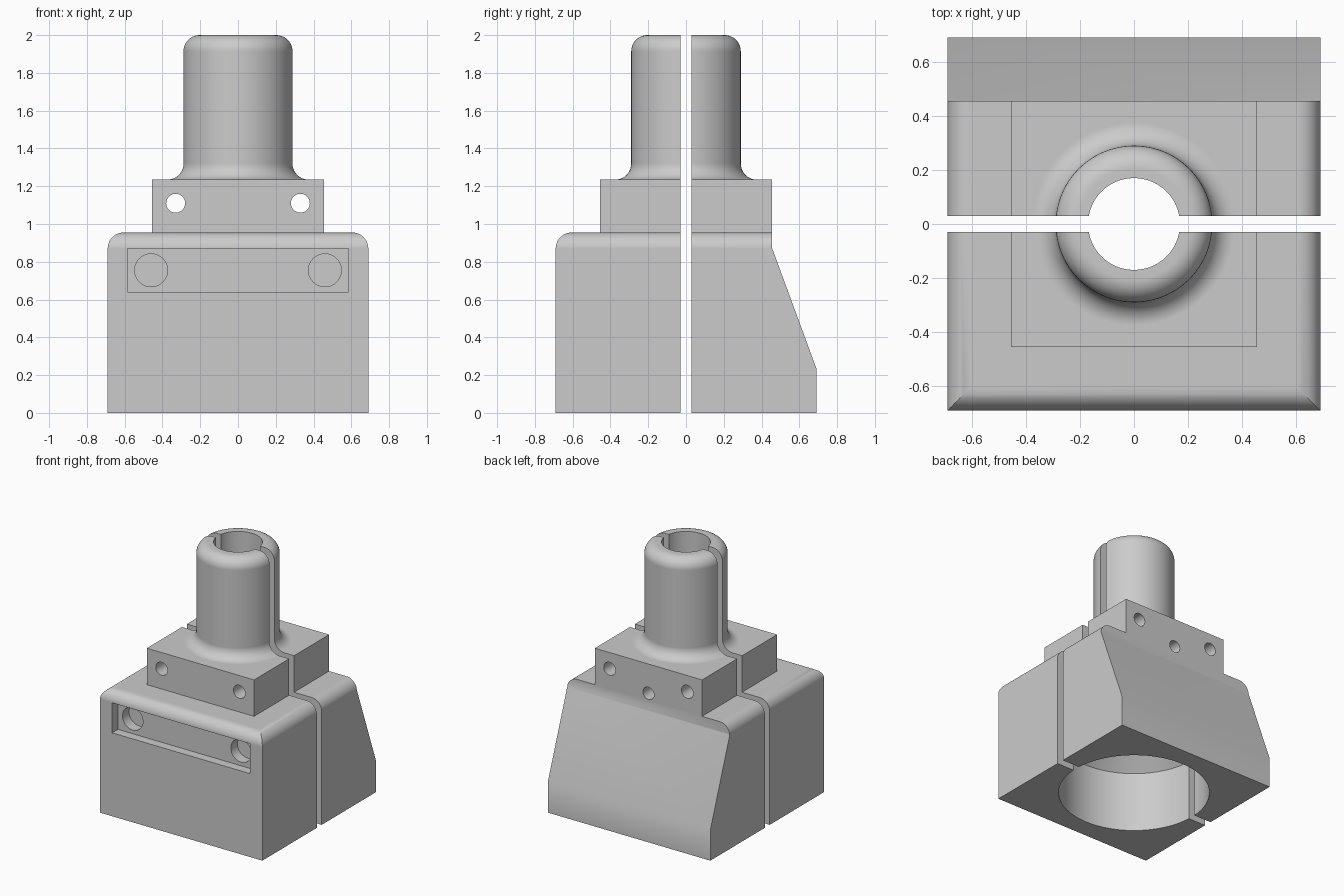
import bpy, bmesh, math
from mathutils import Matrix, Vector

if "Cube" in bpy.data.objects:
    bpy.data.objects.remove(bpy.data.objects["Cube"], do_unlink=True)

SLIT = 0.03      # half width of the split
WIDTH = 0.69     # half width of the base
BLOCK = 0.455    # half width of the clamp block
ROUND = 0.085    # edge rounding

grey = bpy.data.materials.new("plain grey")
grey.use_nodes = True
grey.diffuse_color = (0.6, 0.6, 0.6, 1)
grey.node_tree.nodes["Principled BSDF"].inputs["Base Color"].default_value = (0.6, 0.6, 0.6, 1)


def finish(name, bm):
    bmesh.ops.recalc_face_normals(bm, faces=bm.faces)
    mesh = bpy.data.meshes.new(name)
    bm.to_mesh(mesh)
    bm.free()
    mesh.materials.append(grey)
    obj = bpy.data.objects.new(name, mesh)
    bpy.context.collection.objects.link(obj)
    return obj


def box(name, low, high, rounded=False):
    bm = bmesh.new()
    size = [b - a for a, b in zip(low, high)]
    mid = [(a + b) / 2 for a, b in zip(low, high)]
    bmesh.ops.create_cube(bm, size=1, matrix=Matrix.Translation(mid) @ Matrix.Diagonal((*size, 1)))
    if rounded:  # round the top edges except the back one
        edges = [e for e in bm.edges
                 if all(v.co.z > high[2] - 0.01 for v in e.verts)
                 and not all(v.co.y > high[1] - 0.01 for v in e.verts)]
        bmesh.ops.bevel(bm, geom=edges, offset=ROUND, segments=10, profile=0.5, affect='EDGES')
    return finish(name, bm)


def lathe(name, profile, steps=96):
    bm = bmesh.new()
    verts = [bm.verts.new((r, 0, z)) for r, z in profile]
    edges = [bm.edges.new(pair) for pair in zip(verts, verts[1:])]
    bmesh.ops.spin(bm, geom=verts + edges, cent=(0, 0, 0), axis=(0, 0, 1),
                   angle=math.tau, steps=steps)
    bmesh.ops.remove_doubles(bm, verts=bm.verts, dist=0.0001)
    return finish(name, bm)


def drill(name, x, z, radius, y0, y1):
    bm = bmesh.new()
    place = Matrix.Translation((x, (y0 + y1) / 2, z)) @ Matrix.Rotation(math.pi / 2, 4, 'X')
    bmesh.ops.create_cone(bm, cap_ends=True, segments=40, radius1=radius, radius2=radius,
                          depth=y1 - y0, matrix=place)
    return finish(name, bm)


def prism(name, profile, half):
    bm = bmesh.new()
    face = bm.faces.new([bm.verts.new((-half, y, z)) for y, z in profile])
    made = bmesh.ops.extrude_face_region(bm, geom=[face])["geom"]
    moved = [v for v in made if isinstance(v, bmesh.types.BMVert)]
    bmesh.ops.translate(bm, verts=moved, vec=Vector((2 * half, 0, 0)))
    return finish(name, bm)


def combine(target, tool, operation):
    mod = target.modifiers.new("combine", 'BOOLEAN')
    mod.operation, mod.solver, mod.object = operation, 'EXACT', tool
    bpy.context.view_layer.update()
    graph = bpy.context.evaluated_depsgraph_get()
    mesh = bpy.data.meshes.new_from_object(target.evaluated_get(graph))
    target.modifiers.clear()
    target.data = mesh
    bpy.data.objects.remove(tool, do_unlink=True)


def arc(r, z, radius, start, end, count=10):
    angles = [math.radians(start + (end - start) * i / count) for i in range(count + 1)]
    return [(r + radius * math.cos(a), z + radius * math.sin(a)) for a in angles]


# Outer body: base, clamp block and filleted neck
body = box("front_half", (-WIDTH, -WIDTH, 0), (WIDTH, WIDTH, 0.955), rounded=True)
combine(body, box("block", (-BLOCK, -BLOCK, 0.88), (BLOCK, 0.6, 1.235)), 'UNION')
neck = ([(0, 1.1), (0.375, 1.1)] + arc(0.375, 1.32, ROUND, 270, 180)
        + arc(0.205, 1.915, ROUND, 0, 90) + [(0, 2.0)])
combine(body, lathe("neck", neck), 'UNION')

# Sloped back
slope = [(BLOCK, 1.5), (BLOCK, 0.875), (0.74, 0.1), (1, 0.1), (1, 1.5)]
combine(body, prism("back_cut", slope, 1), 'DIFFERENCE')

# Funnel-shaped hollow
hollow = [(0, -0.1), (0.54, -0.1), (0.54, 0.47), (0.17, 0.84), (0.17, 2.1), (0, 2.1)]
combine(body, lathe("hollow", hollow), 'DIFFERENCE')

# Front recess with two round pockets, bolt holes and a back port
combine(body, box("recess", (-0.585, -1, 0.64), (0.585, -0.62, 0.87)), 'DIFFERENCE')
for side in (-1, 1):
    combine(body, drill("pocket", side * 0.46, 0.755, 0.087, -0.8, -0.54), 'DIFFERENCE')
    combine(body, drill("bolt_hole", side * 0.33, 1.11, 0.05, -1, 1), 'DIFFERENCE')
combine(body, drill("back_port", 0, 1.01, 0.047, 0.1, 1), 'DIFFERENCE')

# Split into two halves
back = body.copy()
back.data = body.data.copy()
back.name = "back_half"
bpy.context.collection.objects.link(back)
combine(body, box("split", (-2, -SLIT, -1), (2, 2, 3)), 'DIFFERENCE')
combine(back, box("split", (-2, -2, -1), (2, SLIT, 3)), 'DIFFERENCE')

# Smooth shading with crisp edges
for half in (body, back):
    bpy.ops.object.select_all(action='DESELECT')
    half.select_set(True)
    bpy.context.view_layer.objects.active = half
    bpy.ops.object.shade_smooth_by_angle(angle=math.radians(30))
    half.modifiers.new("weighted_normals", 'WEIGHTED_NORMAL').keep_sharp = True
